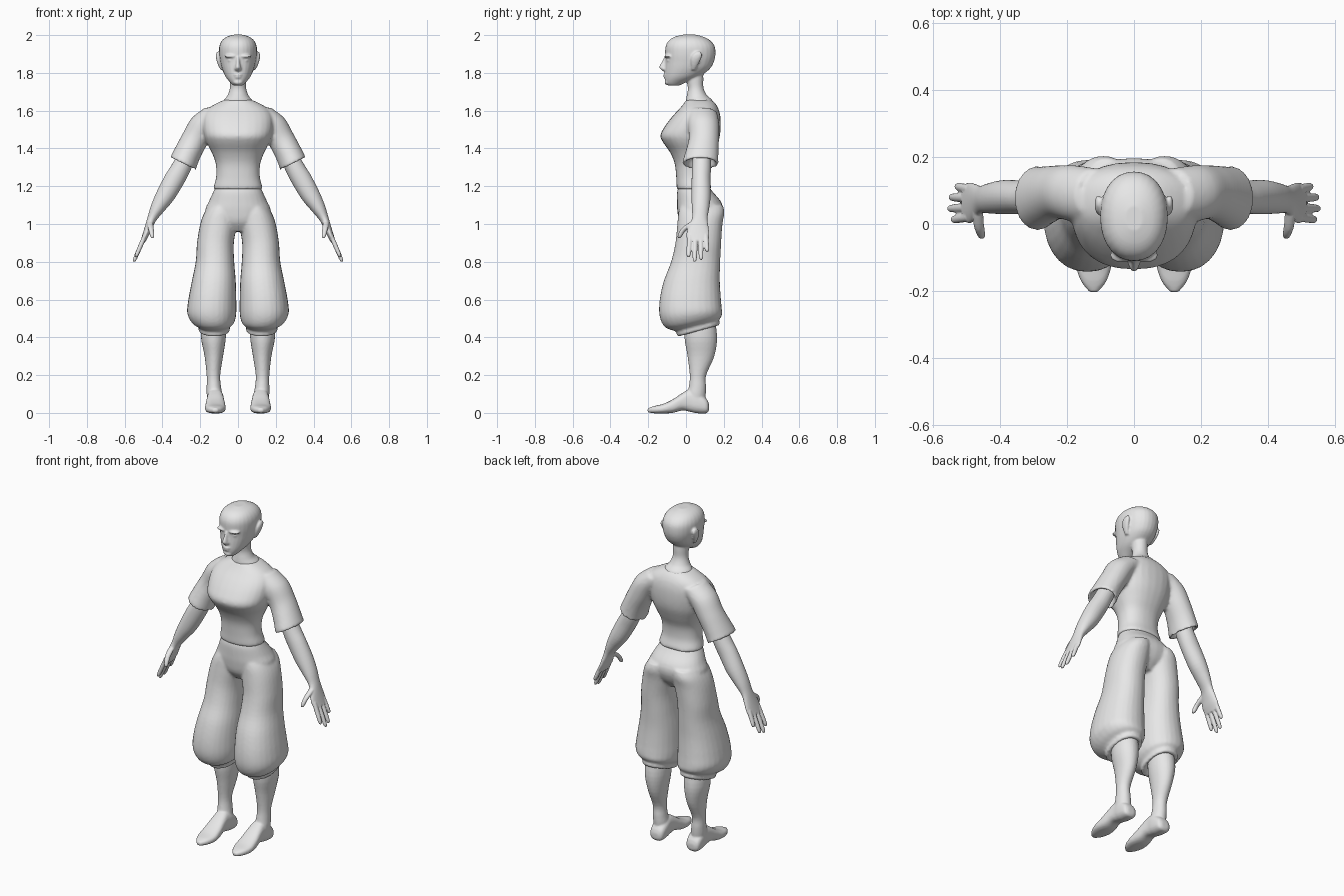
import bpy, bmesh, math
from mathutils import Vector

grey = bpy.data.materials.new("light grey")
grey.diffuse_color = (0.8, 0.8, 0.8, 1)
X, Y, Z = Vector((1, 0, 0)), Vector((0, 1, 0)), Vector((0, 0, 1))
ARM_U = Vector((0.894, 0, 0.447))      # across the slanting arm


def spline(a, b, c, d, t):
    return 0.5 * (2*b + (c - a)*t + (2*a - 5*b + 4*c - d)*t*t + (3*b - a - 3*c + d)*t**3)


def loft(bm, rows, u=X, v=Y, power=2.0, side=1, n=28, steps=4):
    """Closed skin over rings (x, y, z, radius_u, radius_v, tilt)."""
    rows = [tuple(r) + (0,) * (6 - len(r)) for r in rows]
    p = [rows[0]] + rows + [rows[-1]]
    fine = [[spline(*q, k / steps) for q in zip(*p[i:i + 4])]
            for i in range(len(rows) - 1) for k in range(steps)] + [rows[-1]]
    rings = []
    for x, y, z, ru, rv, tilt in fine:
        ring = []
        for k in range(n):
            a = math.tau * k / n
            c, s = (math.copysign(abs(f) ** (2 / power), f) for f in (math.cos(a), math.sin(a)))
            q = Vector((x, y, z)) + u * max(ru, .002) * c + (v + Z * tilt) * max(rv, .002) * s
            q.x *= side
            ring.append(bm.verts.new(q))
        rings.append(ring)
    for r0, r1 in zip(rings, rings[1:]):
        for k in range(n):
            bm.faces.new((r0[k], r0[(k+1) % n], r1[(k+1) % n], r1[k]))
    bm.faces.new(rings[0])
    bm.faces.new(rings[-1])


def upright(rows):
    """(z, x centre, x radius, y front, y back, tilt) -> loft rings."""
    return [(r[1], (r[3]+r[4])/2, r[0], r[2], (r[4]-r[3])/2, r[5] if len(r) > 5 else 0) for r in rows]


def ball(bm, centre, radii):
    rows = []
    for i in range(9):
        a = math.pi * i / 8
        rows.append((centre[0], centre[1], centre[2] - math.cos(a)*radii[2],
                     radii[0]*math.sin(a), radii[1]*math.sin(a)))
    loft(bm, rows, n=16, steps=2)


def finish(name, bm, voxel, smooth):
    bmesh.ops.recalc_face_normals(bm, faces=bm.faces)
    me = bpy.data.meshes.new(name)
    bm.to_mesh(me)
    bm.free()
    for f in me.polygons:
        f.use_smooth = True
    me.materials.append(grey)
    ob = bpy.data.objects.new(name, me)
    bpy.context.collection.objects.link(ob)
    m = ob.modifiers.new("blend", 'REMESH')
    m.mode, m.voxel_size, m.use_smooth_shade = 'VOXEL', voxel, True
    s = ob.modifiers.new("soften", 'SMOOTH')
    s.factor, s.iterations = 0.5, smooth


# head with neck, face and ears
bm = bmesh.new()
loft(bm, upright([
    (1.733, 0, .025, -.095, -.035), (1.75, 0, .042, -.108, .0), (1.78, 0, .066, -.112, .07),
    (1.82, 0, .084, -.111, .125), (1.86, 0, .094, -.109, .148), (1.90, 0, .1, -.11, .156),
    (1.94, 0, .099, -.108, .152), (1.97, 0, .086, -.092, .13), (1.99, 0, .062, -.062, .095),
    (2.002, 0, .026, -.02, .055)]), power=2.15)
loft(bm, upright([
    (1.61, 0, .1, .0, .15), (1.655, 0, .076, .0, .14), (1.68, 0, .056, .004, .112),
    (1.72, 0, .043, .01, .093), (1.77, 0, .043, .0, .092), (1.82, 0, .045, .0, .09)]))
loft(bm, [(0, -.1, 1.808, .012, .02), (0, -.111, 1.82, .019, .024), (0, -.113, 1.832, .015, .03),
          (0, -.106, 1.86, .01, .022), (0, -.1, 1.885, .008, .016)], n=16)       # nose
ball(bm, (0, -.103, 1.79), (.026, .019, .007))                                   # upper lip
ball(bm, (0, -.103, 1.777), (.02, .017, .006))                                   # lower lip
ball(bm, (0, -.098, 1.75), (.025, .016, .014))                                   # chin
for s in (1, -1):
    ball(bm, (s*.037, -.092, 1.888), (.036, .024, .009))                         # brow
    ball(bm, (s*.037, -.088, 1.866), (.018, .014, .008))                         # eye
    loft(bm, [(.084, .04, 1.815, .008, .01), (.095, .045, 1.84, .01, .018),
              (.103, .052, 1.87, .012, .026), (.107, .06, 1.895, .01, .026),
              (.106, .066, 1.912, .005, .013)], side=s, n=16)                    # ear
finish("head", bm, .0055, 3)

# shirt: body and short open sleeves
bm = bmesh.new()
loft(bm, upright([
    (1.183, 0, .128, -.048, .135), (1.2, 0, .128, -.05, .133), (1.25, 0, .116, -.052, .12),
    (1.32, 0, .118, -.06, .125), (1.38, 0, .14, -.085, .15), (1.43, 0, .166, -.12, .17),
    (1.47, 0, .18, -.136, .18), (1.52, 0, .187, -.11, .184), (1.57, 0, .184, -.072, .182),
    (1.61, 0, .16, -.035, .172), (1.64, 0, .112, -.01, .154), (1.656, 0, .075, .0, .135)]), power=2.3)
for s in (1, -1):
    loft(bm, [(.11, .085, 1.588, .068, .08), (.18, .092, 1.53, .072, .083), (.225, .095, 1.455, .071, .08),
              (.26, .086, 1.39, .071, .086), (.285, .077, 1.335, .074, .094), (.29, .077, 1.32, .075, .096),
              (.287, .077, 1.322, .062, .08), (.272, .08, 1.36, .05, .06)], u=ARM_U, side=s)
finish("shirt", bm, .009, 4)

# trousers: hips and two baggy legs gathered at slanting cuffs
bm = bmesh.new()
loft(bm, upright([
    (1.2, 0, .116, -.038, .12), (1.17, 0, .131, -.047, .142), (1.12, 0, .154, -.048, .184),
    (1.07, 0, .174, -.046, .196), (1.01, 0, .15, -.035, .175), (.96, 0, .06, .0, .13)]), power=2.2)
legs = [(1.1, .005, .15, -.03, .195), (1.06, .004, .178, -.04, .203), (1.0, .006, .2, -.046, .193),
        (.9, .022, .217, -.056, .186), (.8, .02, .224, -.079, .181), (.7, .012, .244, -.117, .179),
        (.6, .009, .263, -.139, .185), (.53, .009, .269, -.14, .19, .1), (.485, .018, .247, -.112, .19, .2),
        (.462, .04, .212, -.055, .175, .26), (.452, .043, .21, -.05, .178, .27),
        (.436, .043, .207, -.045, .176, .27), (.436, .058, .19, -.02, .16, .27), (.46, .07, .18, .0, .15, .2)]
for s in (1, -1):
    loft(bm, upright([(r[0], (r[1]+r[2])/2, (r[2]-r[1])/2) + r[3:] for r in legs]), power=2.2, side=s)
finish("trousers", bm, .008, 3)

for side, s in (("left", 1), ("right", -1)):
    # arm, palm, fingers and thumb
    bm = bmesh.new()
    loft(bm, [(.24, .085, 1.42, .046, .046), (.3, .082, 1.3, .051, .05), (.337, .08, 1.235, .054, .05),
              (.385, .08, 1.15, .05, .051), (.425, .077, 1.085, .038, .046), (.455, .073, 1.03, .025, .041),
              (.473, .066, .985, .02, .053), (.488, .063, .945, .017, .061), (.504, .063, .908, .013, .056)],
         u=ARM_U, side=s)
    for y, tip in ((.013, .825), (.046, .8), (.08, .81), (.112, .853)):
        rows = []
        for t, r in ((0, .0135), (.4, .0135), (.75, .0125), (.93, .01), (1, .004)):
            z = .94 + (tip - .94) * t
            rows.append((.492 + (.94 - z)*.43, .063 + (y - .063)*(.85 + .15*t), z, r*.9, r))
        loft(bm, rows, u=ARM_U, side=s, n=12)
    loft(bm, [(.465, .04, 1.01, .016, .02), (.463, .005, .985, .016, .02), (.458, -.02, .96, .014, .015),
              (.454, -.033, .935, .011, .012), (.452, -.037, .925, .005, .006)], side=s, n=12)
    finish(side + "_arm", bm, .0042, 2)

    # lower leg and shoe
    bm = bmesh.new()
    loft(bm, upright([
        (.51, .128, .066, .0, .15), (.4, .13, .066, -.008, .165), (.3, .128, .049, .008, .15),
        (.2, .13, .036, .02, .107), (.14, .128, .038, .015, .106), (.1, .125, .041, .005, .105),
        (.05, .122, .04, .0, .1)]), side=s)
    shoe = [(.122, .015, .045, .02), (.108, -.002, .075, .041), (.06, -.002, .115, .046),
            (.02, .006, .125, .044), (-.02, .013, .105, .047), (-.07, .0, .072, .053),
            (-.12, -.003, .048, .054), (-.17, -.002, .036, .038), (-.203, .003, .024, .012)]
    loft(bm, [(.12, y, (lo+hi)/2, r, (hi-lo)/2) for y, lo, hi, r in shoe], v=Z, power=2.6, side=s)
    finish(side + "_leg", bm, .006, 2)
